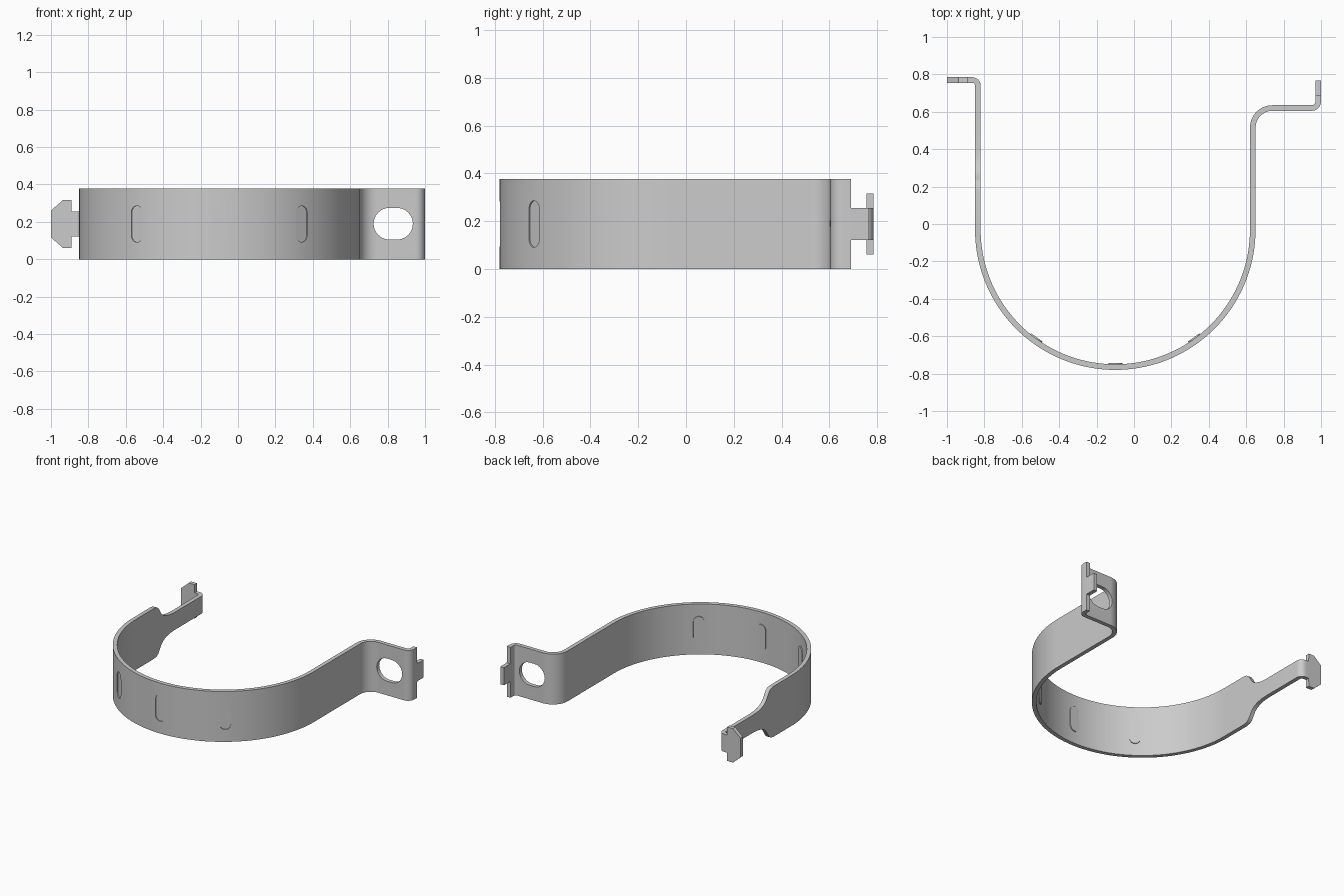
import bpy, bmesh, math
from mathutils import Matrix

if "Cube" in bpy.data.objects:
    bpy.data.objects.remove(bpy.data.objects["Cube"])

T = 0.015                 # half thickness of the sheet
ZC = 0.1885               # mid height of the strap
FULL, NECK, HEAD = 0.1885, 0.066, 0.127
AX, AY, R = -0.1, -0.03, 0.735   # main arc centre and radius

path = []                 # stations: x, y, heading, half height


def pt(x, y, heading, h):
    path.append((x, y, math.radians(heading), h))


def arc(cx, cy, r, a0, a1, n, h):
    turn = 90 if a1 > a0 else -90
    for i in range(n + 1):
        a = a0 + (a1 - a0) * i / n
        pt(cx + r * math.cos(math.radians(a)), cy + r * math.sin(math.radians(a)), a + turn, h)


# hook head and neck
for x, h in ((-1, 0.072), (-0.937, HEAD), (-0.89, HEAD), (-0.889, NECK)):
    pt(x, 0.77, 0, h)
arc(-0.865, 0.74, 0.03, 90, 0, 8, NECK)
# curved flare from the neck to full height
for y, h in ((0.42, NECK), (0.37, 0.069), (0.325, 0.078), (0.29, 0.094), (0.265, 0.116),
             (0.245, 0.148), (0.23, 0.17), (0.21, 0.183), (0.18, FULL)):
    pt(-0.835, y, -90, h)
# half round, right leg, outward flange, end lip with tab
arc(AX, AY, R, 180, 360, 72, FULL)
arc(0.74, 0.515, 0.105, 180, 90, 14, FULL)
arc(0.95, 0.655, 0.035, -90, 0, 8, FULL)
pt(0.985, 0.69, 90, FULL)
pt(0.985, 0.691, 90, NECK)
pt(0.985, 0.767, 90, NECK)

# sweep the strap section along the path
bm = bmesh.new()
rings = []
for x, y, a, h in path:
    nx, ny = -math.sin(a) * T, math.cos(a) * T
    rings.append([bm.verts.new((x + s * nx, y + s * ny, ZC + v * h))
                  for s, v in ((1, -1), (1, 1), (-1, 1), (-1, -1))])
for p, q in zip(rings, rings[1:]):
    for i in range(4):
        j = (i + 1) % 4
        bm.faces.new((p[i], p[j], q[j], q[i]))
bm.faces.new(rings[0])
bm.faces.new(rings[-1])
bmesh.ops.recalc_face_normals(bm, faces=bm.faces)
me = bpy.data.meshes.new("strap")
bm.to_mesh(me)
bm.free()
strap = bpy.data.objects.new("strap", me)
bpy.context.collection.objects.link(strap)


def slot_prism(w, h, y0, y1, matrix):
    """Rounded slot in the XZ plane, extruded along Y."""
    r = min(w, h) / 2
    ex, ez = w / 2 - r, h / 2 - r
    bm = bmesh.new()
    vs = []
    n = 12
    start = -90 if ex > ez else 0
    for side in (1, -1):
        for i in range(n + 1):
            a = math.radians(start + 180 * i / n + (0 if side > 0 else 180))
            vs.append(bm.verts.new((side * ex + r * math.cos(a), y0, side * ez + r * math.sin(a))))
    f = bm.faces.new(vs)
    new = bmesh.ops.extrude_face_region(bm, geom=[f])["geom"]
    bmesh.ops.translate(bm, verts=[v for v in new if isinstance(v, bmesh.types.BMVert)],
                        vec=(0, y1 - y0, 0))
    bmesh.ops.recalc_face_normals(bm, faces=bm.faces)
    bm.transform(matrix)
    me = bpy.data.meshes.new("slot_tool")
    bm.to_mesh(me)
    bm.free()
    ob = bpy.data.objects.new("slot_tool", me)
    bpy.context.collection.objects.link(ob)
    ob.hide_render = True
    return ob


def boolean(tool, op):
    mod = strap.modifiers.new("bool", 'BOOLEAN')
    mod.object, mod.operation, mod.solver = tool, op, 'EXACT'
    bpy.context.view_layer.objects.active = strap
    bpy.ops.object.modifier_apply(modifier=mod.name)
    bpy.data.objects.remove(tool)


# oblong bolt hole in the flange
boolean(slot_prism(0.21, 0.17, 0.5, 0.7, Matrix.Translation((0.83, 0, 0.19))), 'DIFFERENCE')

# three pressed dimples: raised inside, recessed outside
for ang in (-36, 0, 36):
    m = Matrix.Translation((AX, AY, ZC)) @ Matrix.Rotation(math.radians(ang), 4, 'Z')
    boolean(slot_prism(0.075, 0.195, -0.735, -0.713, m), 'UNION')
    boolean(slot_prism(0.075, 0.195, -0.78, -0.743, m), 'DIFFERENCE')

strap.select_set(True)
bpy.context.view_layer.objects.active = strap
bpy.ops.object.shade_smooth_by_angle(angle=math.radians(30))
